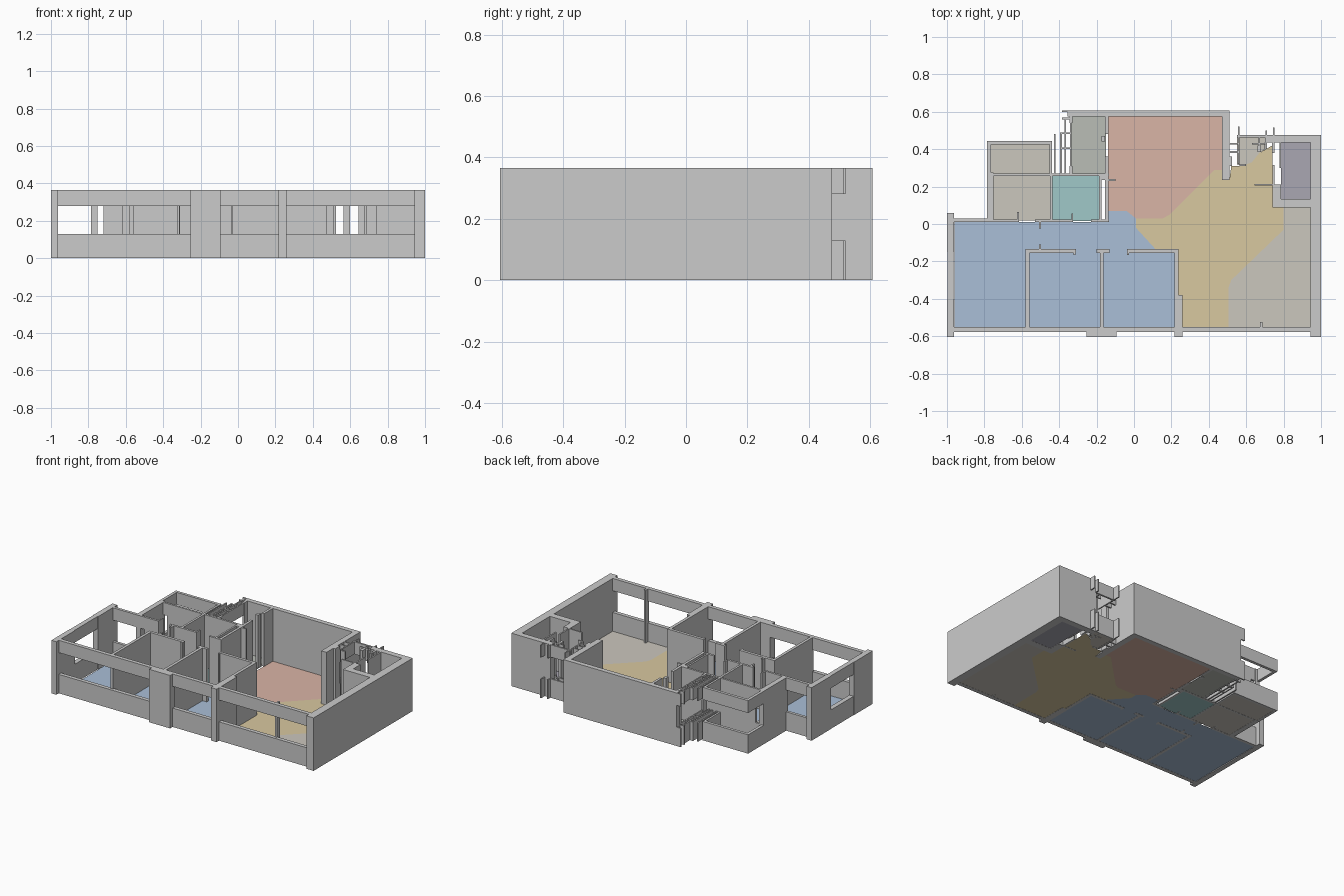
import bpy, bmesh

H, SILL, HEAD = 0.365, 0.13, 0.28
FULL = [(0, H)]
WINDOW = [(0, SILL), (HEAD, H)]      # open between sill and head


def walls(name, rects, levels=FULL):
    """One object made of upright blocks; rect = (x0, x1, y0, y1)."""
    bm = bmesh.new()
    for x0, x1, y0, y1 in rects:
        for z0, z1 in levels:
            cube = bmesh.ops.create_cube(bm, size=1)
            for v in cube["verts"]:
                v.co.x = (x0 + x1) / 2 + v.co.x * (x1 - x0)
                v.co.y = (y0 + y1) / 2 + v.co.y * (y1 - y0)
                v.co.z = (z0 + z1) / 2 + v.co.z * (z1 - z0)
    return link(name, bm)


def link(name, bm):
    me = bpy.data.meshes.new(name)
    bm.to_mesh(me)
    bm.free()
    ob = bpy.data.objects.new(name, me)
    bpy.context.collection.objects.link(ob)
    return ob


def material(name, rgb):
    m = bpy.data.materials.new(name)
    m.diffuse_color = (*rgb, 1)
    return m


def floor(name, pts, mat):
    bm = bmesh.new()
    bm.faces.new([bm.verts.new((x, y, 0.001)) for x, y in pts])
    bmesh.ops.recalc_face_normals(bm, faces=bm.faces)
    for f in bm.faces:
        if f.normal.z < 0:
            f.normal_flip()
    link(name, bm).data.materials.append(mat)


def rect(x0, x1, y0, y1):
    return [(x0, y0), (x1, y0), (x1, y1), (x0, y1)]


# Floors
blue = material("bedroom_blue", (0.40, 0.52, 0.68))
red = material("kitchen_red", (0.70, 0.46, 0.38))
yellow = material("living_yellow", (0.69, 0.58, 0.35))
beige = material("plain_beige", (0.60, 0.57, 0.51))
teal = material("bath_teal", (0.35, 0.58, 0.58))
purple = material("store_purple", (0.40, 0.39, 0.45))
green = material("utility_green", (0.49, 0.51, 0.47))

diag_a = [(0.01, 0.03), (0.155, 0.03), (0.19, 0.05), (0.43, 0.29), (0.47, 0.29)]
diag_b = [(0.80, 0.09), (0.80, -0.03), (0.52, -0.30), (0.505, -0.34), (0.505, -0.555)]
floor("bedroom_floor", [(-0.96, -0.555), (0.22, -0.555), (0.22, -0.14), (0.12, -0.14),
                        (0.01, -0.02), (0.01, 0.03), (-0.04, 0.07), (-0.14, 0.07),
                        (-0.14, 0.012), (-0.96, 0.012)], blue)
floor("living_floor", diag_a + [(0.47, 0.235), (0.51, 0.235), (0.52, 0.31), (0.58, 0.31),
                                (0.63, 0.33), (0.67, 0.38), (0.74, 0.42), (0.74, 0.09)]
      + diag_b + [(0.26, -0.555), (0.26, -0.38), (0.22, -0.38), (0.22, -0.14),
                  (0.12, -0.14), (0.01, -0.02)], yellow)
floor("dining_floor", diag_b + [(0.95, -0.555), (0.95, 0.09)], beige)
floor("kitchen_floor", diag_a + [(0.47, 0.58), (-0.14, 0.58), (-0.14, 0.07), (-0.04, 0.07)], red)
floor("store_floor", rect(0.785, 0.95, 0.13, 0.44), purple)
floor("utility_floor", rect(-0.335, -0.15, 0.27, 0.58), green)
floor("bath_floor", rect(-0.435, -0.18, 0.015, 0.256), teal)
floor("study_floor", rect(-0.755, -0.445, 0.02, 0.256), beige)
floor("balcony_floor", rect(-0.77, -0.44, 0.27, 0.43), beige)
floor("entrance_floor", [(0.55, 0.47), (0.55, 0.32), (0.58, 0.31), (0.63, 0.33),
                         (0.67, 0.38), (0.70, 0.40), (0.70, 0.47)], beige)

# Outer shell
walls("front_window_wall", [(-0.965, 0.95, -0.578, -0.551)], WINDOW)
walls("front_piers", [(-0.254, -0.094, -0.605, -0.551), (0.217, 0.26, -0.605, -0.38),
                      (0.675, 0.688, -0.56, -0.525)])
walls("left_wall", [(-1, -0.962, -0.605, -0.40), (-1, -0.962, -0.15, 0.06)])
walls("left_window", [(-0.998, -0.966, -0.40, -0.15)], WINDOW)
walls("right_wall", [(0.945, 1, -0.605, 0.475)])
walls("back_wall", [(-0.355, 0.51, 0.575, 0.608), (0.47, 0.51, 0.235, 0.608)])
walls("bedroom_back_window", [(-0.965, -0.785, 0.01, 0.03)], WINDOW)

# Balcony ring and study side wall
walls("balcony_window_walls", [(-0.785, -0.44, 0.425, 0.445), (-0.785, -0.765, 0.27, 0.445),
                               (-0.452, -0.438, 0.27, 0.445)], WINDOW)
walls("study_side_wall", [(-0.785, -0.75, 0.01, 0.275)])
walls("study_back_wall", [(-0.72, -0.135, 0.256, 0.27)])
walls("study_back_window", [(-0.75, -0.72, 0.256, 0.27)], WINDOW)

# Walls between hall, study, bath, utility and kitchen
walls("hall_wall", [(-0.72, -0.62, 0.01, 0.025), (-0.53, -0.33, 0.01, 0.025),
                    (-0.23, -0.135, 0.01, 0.025), (-0.625, -0.615, 0.01, 0.065),
                    (-0.335, -0.325, 0.01, 0.055)])
walls("hall_window", [(-0.75, -0.72, 0.01, 0.025)], WINDOW)
walls("study_bath_wall", [(-0.45, -0.435, 0.015, 0.26)])
walls("bath_side_wall", [(-0.187, -0.175, 0.015, 0.26), (-0.155, -0.137, 0.01, 0.36),
                         (-0.175, -0.137, 0.235, 0.27), (-0.137, -0.10, 0.23, 0.24)])
walls("utility_side_wall", [(-0.155, -0.137, 0.48, 0.58), (-0.175, -0.155, 0.44, 0.47)])

# Utility window with slim fins
fins = [(x, x + 0.009, 0.27, top) for x, top in
        [(-0.428, 0.48), (-0.395, 0.49), (-0.372, 0.56), (-0.342, 0.60)]]
ticks = [(-0.385, -0.335, y, y + 0.009) for y in (0.40, 0.48, 0.56, 0.599)]
walls("utility_window_fins", fins + ticks, WINDOW)
walls("utility_wall_ends", [(-0.345, -0.33, 0.27, 0.31), (-0.345, -0.33, 0.54, 0.6)])

# Bedroom partitions
walls("bedroom_hall_wall", [(-0.58, -0.31, -0.155, -0.135), (-0.20, -0.13, -0.155, -0.135),
                            (-0.035, 0.238, -0.155, -0.135), (-0.323, -0.313, -0.165, -0.135),
                            (-0.038, -0.028, -0.165, -0.135)])
walls("bedroom_partitions", [(x, x + 0.02, -0.56, -0.135) for x in (-0.58, -0.182)]
      + [(0.217, 0.238, -0.39, -0.135)])
walls("bedroom_door_stubs", [(-0.508, -0.496, -0.025, 0.015), (-0.508, -0.496, -0.14, -0.11)])

# Store room and entrance
walls("store_walls", [(0.70, 1, 0.435, 0.475), (0.74, 0.95, 0.088, 0.133),
                      (0.74, 0.787, 0.088, 0.21), (0.74, 0.75, 0.21, 0.315),
                      (0.777, 0.787, 0.30, 0.44), (0.645, 0.745, 0.205, 0.215)])
walls("entrance_window_bands", [(0.55, 0.71, 0.463, 0.475), (0.51, 0.56, 0.425, 0.434),
                                (0.51, 0.56, 0.38, 0.389), (0.555, 0.563, 0.32, 0.52),
                                (0.665, 0.673, 0.40, 0.475), (0.702, 0.71, 0.40, 0.50),
                                (0.744, 0.752, 0.40, 0.515), (0.63, 0.71, 0.425, 0.434)],
      WINDOW)
walls("entrance_posts", [(0.51, 0.525, 0.31, 0.36), (0.565, 0.60, 0.31, 0.322),
                         (0.66, 0.68, 0.385, 0.42), (0.738, 0.75, 0.38, 0.44)])
